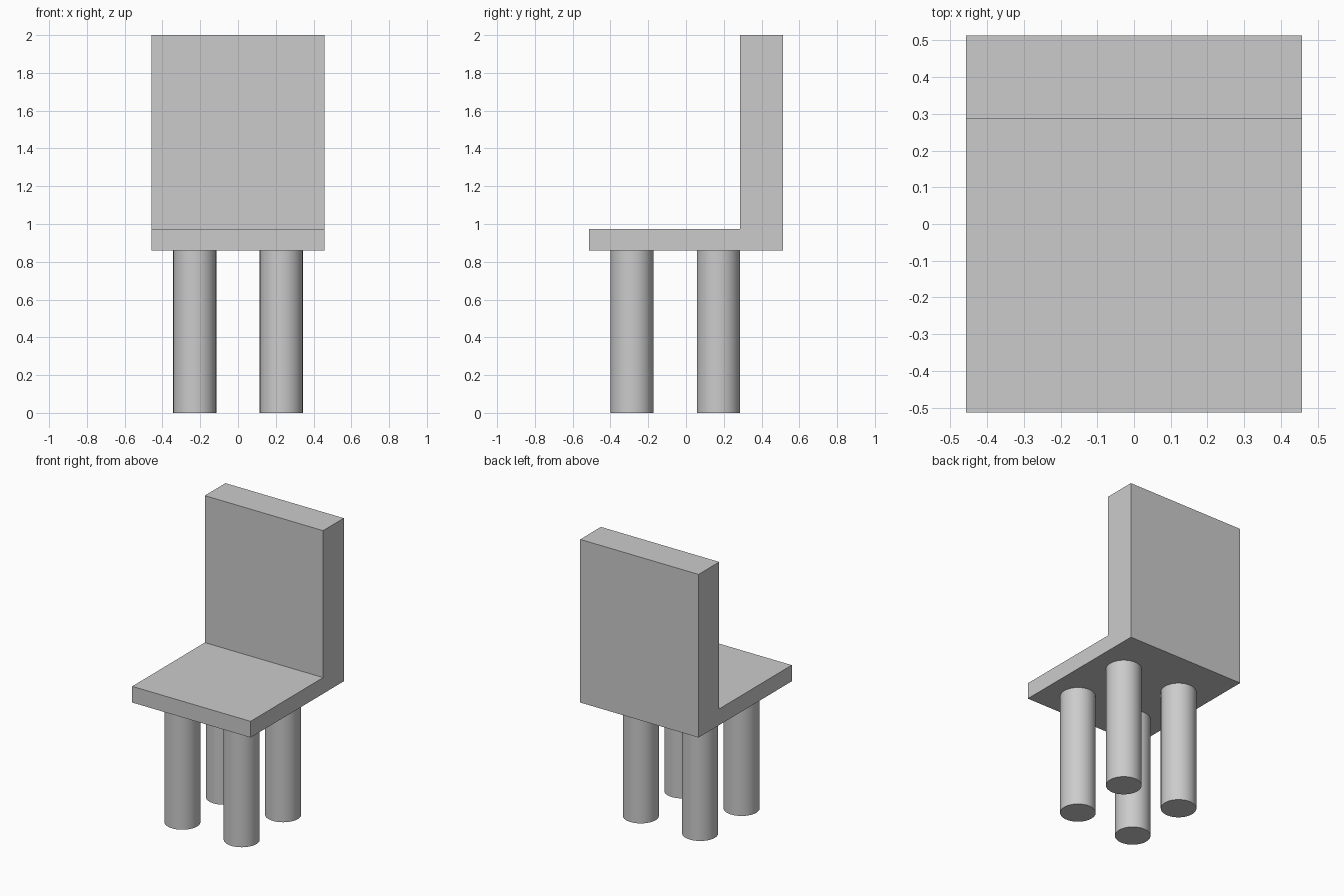
import bpy, bmesh

if "Cube" in bpy.data.objects:
    bpy.data.objects.remove(bpy.data.objects["Cube"])

HALF_W = 0.457
SEAT_BOTTOM, SEAT_TOP = 0.861, 0.974
FRONT, BACK_FACE, REAR = -0.514, 0.286, 0.514
LEG_R = 0.114


def add_object(name, bm):
    bmesh.ops.recalc_face_normals(bm, faces=bm.faces)
    mesh = bpy.data.meshes.new(name)
    bm.to_mesh(mesh)
    bm.free()
    obj = bpy.data.objects.new(name, mesh)
    bpy.context.collection.objects.link(obj)
    return obj


# Seat and backrest: one L-shaped side profile extruded across the width
profile = [(FRONT, SEAT_BOTTOM), (REAR, SEAT_BOTTOM), (REAR, 2.0),
           (BACK_FACE, 2.0), (BACK_FACE, SEAT_TOP), (FRONT, SEAT_TOP)]
bm = bmesh.new()
side = bm.faces.new([bm.verts.new((-HALF_W, y, z)) for y, z in profile])
extruded = bmesh.ops.extrude_face_region(bm, geom=[side], use_keep_orig=True)
moved = [g for g in extruded["geom"] if isinstance(g, bmesh.types.BMVert)]
bmesh.ops.translate(bm, verts=moved, vec=(2 * HALF_W, 0, 0))
add_object("seat_and_backrest", bm)


# Four round legs
def add_leg(name, x, y):
    bpy.ops.mesh.primitive_cylinder_add(vertices=64, radius=LEG_R, depth=SEAT_BOTTOM,
                                        location=(x, y, SEAT_BOTTOM / 2))
    leg = bpy.context.object
    leg.name = name
    bpy.ops.object.shade_smooth_by_angle()


for row, y in (("front", -0.286), ("rear", 0.171)):
    for hand, x in (("left", -0.229), ("right", 0.229)):
        add_leg(f"{row}_{hand}_leg", x, y)
